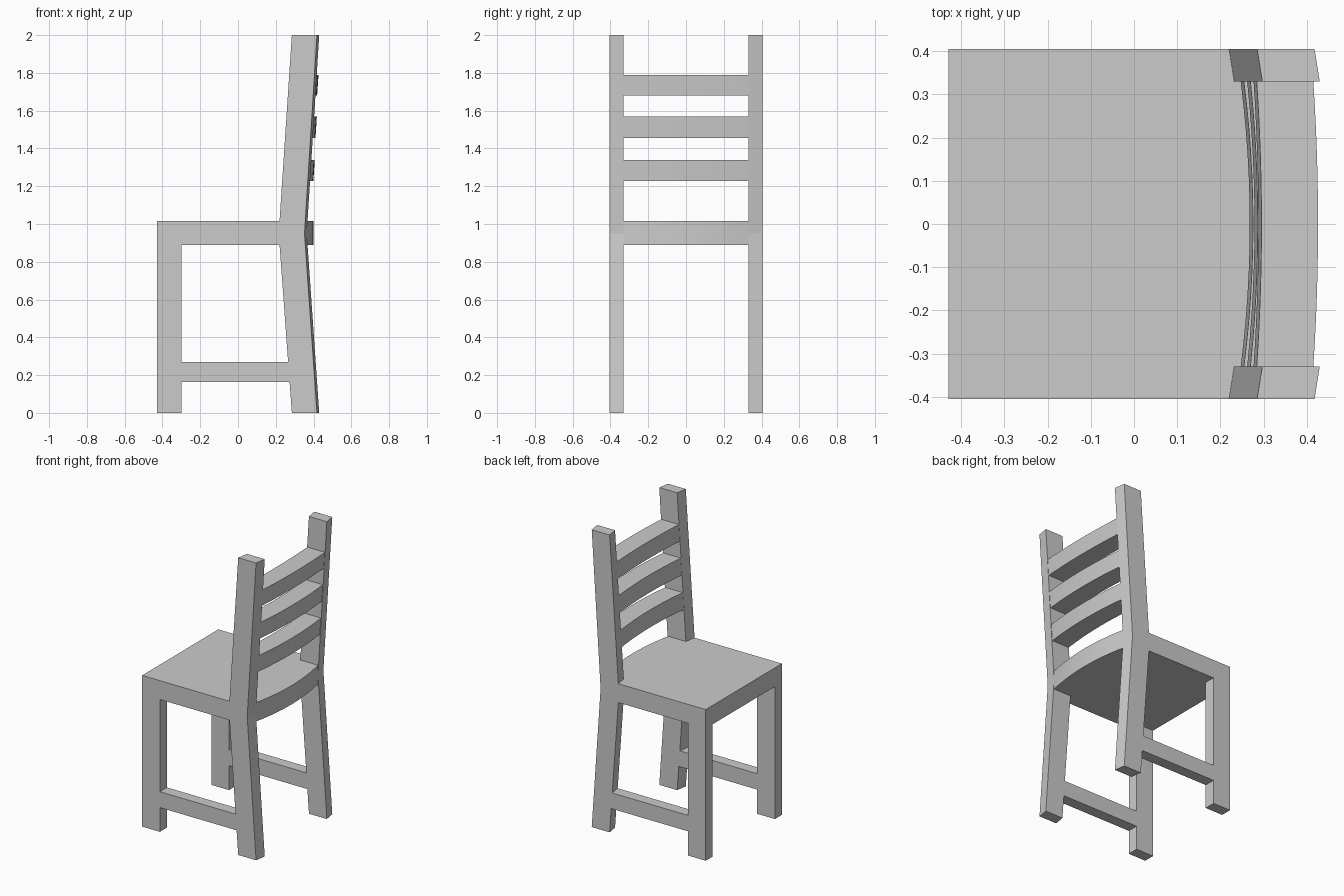
import bpy, bmesh

if "Cube" in bpy.data.objects:
    bpy.data.objects.remove(bpy.data.objects["Cube"])

OUT, INN, SKEW = 0.405, 0.33, 0.012   # outer / inner leg planes, skew of the back legs
Z0, Z1 = 0.89, 1.017                  # seat underside and top


def loft(name, rings, mirror=False, smooth=False):
    """Join equal-length point rings into a closed, capped solid."""
    bm = bmesh.new()
    vs = [[bm.verts.new(p) for p in r] for r in rings]
    n = len(vs[0])
    for a, b in zip(vs, vs[1:]):
        for i in range(n):
            j = (i + 1) % n
            bm.faces.new((a[i], a[j], b[j], b[i]))
    bm.faces.new(vs[0])
    bm.faces.new(vs[-1])
    bmesh.ops.recalc_face_normals(bm, faces=bm.faces)
    me = bpy.data.meshes.new(name)
    bm.to_mesh(me)
    bm.free()
    ob = bpy.data.objects.new(name, me)
    bpy.context.collection.objects.link(ob)
    if mirror:
        m = ob.modifiers.new("mirror", 'MIRROR')
        m.use_axis = (False, True, False)
        m.use_mirror_merge = False
    if smooth:
        bpy.ops.object.select_all(action='DESELECT')
        ob.select_set(True)
        bpy.context.view_layer.objects.active = ob
        bpy.ops.object.shade_smooth_by_angle(angle=0.5)
    return ob


def side_part(name, outer, inner):
    """Side-view profile extruded from the outer to the inner plane, on both sides."""
    return loft(name, [[(x, -OUT, z) for x, z in outer],
                       [(x, -INN, z) for x, z in inner]], mirror=True)


def lean(z):
    """Shift of the back leg at height z."""
    if z < Z0:
        return 0.065 * (Z0 - z) / Z0
    return 0.065 * max(0, z - Z1) / (2 - Z1)


# Front legs
front = [(-0.43, 0), (-0.298, 0), (-0.298, Z0), (-0.43, Z0)]
side_part("front_leg", front, front)

# Back legs with bent upright
back = [(0.285, 0), (0.418, 0), (0.352, 0.95), (0.418, 2), (0.285, 2), (0.22, Z1), (0.22, Z0)]
side_part("back_leg", back, [(x + SKEW, z) for x, z in back])

# Side stretchers
za, zb = 0.163, 0.27
xa, xb = 0.22 + lean(za), 0.22 + lean(zb)
side_part("side_stretcher",
          [(-0.298, za), (xa, za), (xb, zb), (-0.298, zb)],
          [(-0.298, za), (xa + SKEW, za), (xb + SKEW, zb), (-0.298, zb)])

# Seat slab, notched around the back legs, with bowed rear edge
N = 12
steps = [-1 + 2 * i / N for i in range(N + 1)]
outline = [(-0.43, OUT), (-0.43, -OUT), (0.22, -OUT), (0.22 + SKEW, -INN)]
outline += [(0.364 + 0.036 * (1 - t * t), INN * t) for t in steps]
outline += [(0.22 + SKEW, INN), (0.22, OUT)]
loft("seat", [[(x, y, z) for x, y in outline] for z in (Z0, Z1)], smooth=True)

# Three bowed back slats
for k, (lo, hi, bow) in enumerate([(1.228, 1.34, 0.021), (1.455, 1.568, 0.017), (1.68, 1.79, 0.011)]):
    rings = []
    for t in steps:
        b = bow * (1 - t * t)
        rings.append([(x + SKEW + lean(z) + b, INN * t, z)
                      for x, z in ((0.221, lo), (0.352, lo), (0.352, hi), (0.221, hi))])
    loft(f"back_slat_{k + 1}", rings, smooth=True)
